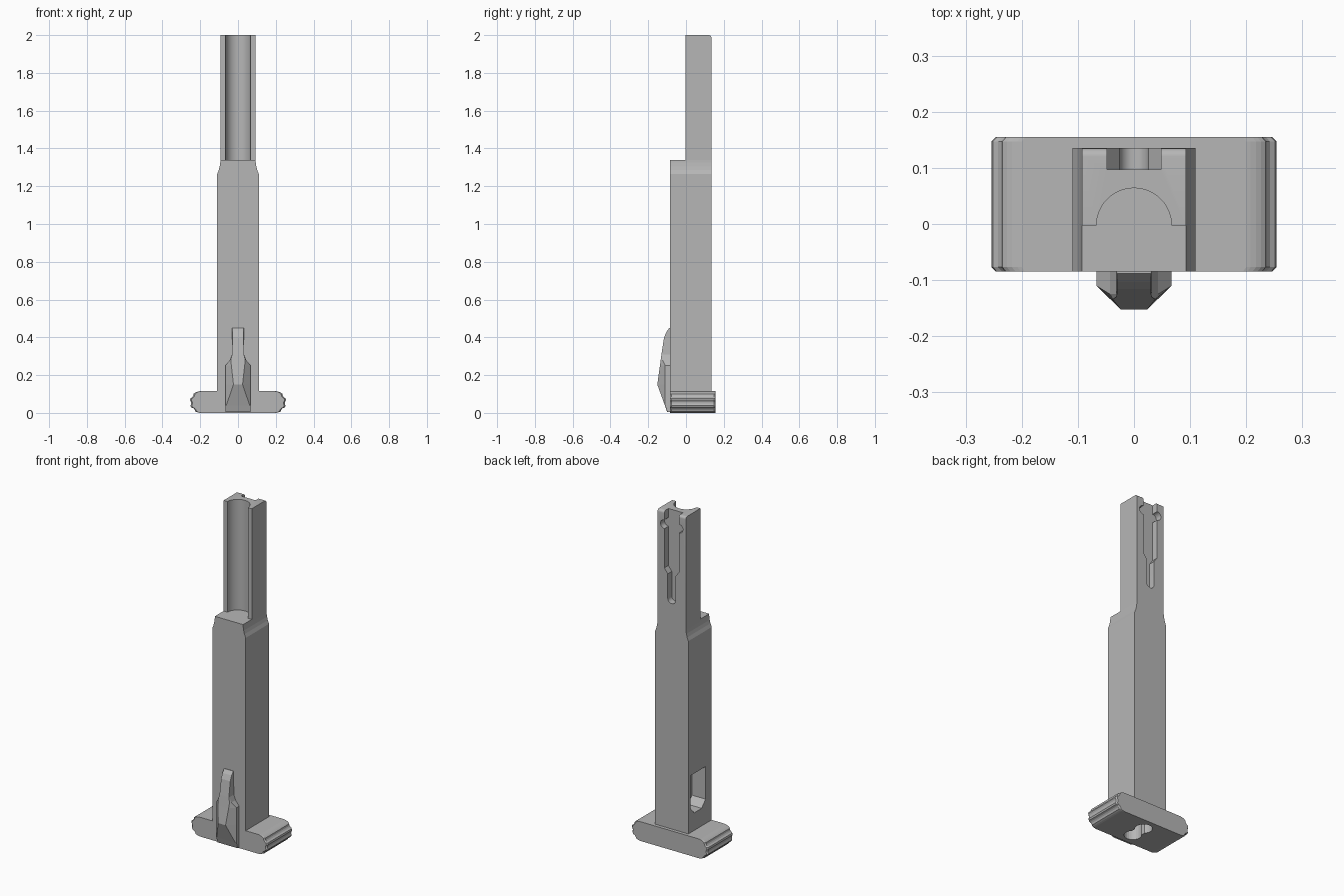
import bpy
import bmesh
import math

cube = bpy.data.objects.get("Cube")
if cube:
    bpy.data.objects.remove(cube, do_unlink=True)

grey = bpy.data.materials.new("plain_grey")
grey.use_nodes = True
colour = (0.47, 0.47, 0.47, 1)
grey.diffuse_color = colour
grey.node_tree.nodes["Principled BSDF"].inputs["Base Color"].default_value = colour


def loft(name, rings):
    """Solid skinned through matching rings of points."""
    bm = bmesh.new()
    rows = [[bm.verts.new(p) for p in ring] for ring in rings]
    n = len(rows[0])
    for a, b in zip(rows, rows[1:]):
        for i in range(n):
            j = (i + 1) % n
            bm.faces.new((a[i], a[j], b[j], b[i]))
    bm.faces.new(rows[0])
    bm.faces.new(rows[-1])
    bmesh.ops.recalc_face_normals(bm, faces=bm.faces)
    mesh = bpy.data.meshes.new(name)
    bm.to_mesh(mesh)
    bm.free()
    mesh.materials.append(grey)
    obj = bpy.data.objects.new(name, mesh)
    bpy.context.collection.objects.link(obj)
    return obj


def along_x(name, pts, x0, x1):
    return loft(name, [[(x, y, z) for y, z in pts] for x in (x0, x1)])


def along_y(name, pts, y0, y1):
    return loft(name, [[(x, y, z) for x, z in pts] for y in (y0, y1)])


def along_z(name, pts, z0, z1):
    return loft(name, [[(x, y, z) for x, y in pts] for z in (z0, z1)])


def arc(cx, cy, r, start, end, steps):
    angles = [math.radians(start + (end - start) * i / steps) for i in range(steps + 1)]
    return [(cx + r * math.cos(a), cy + r * math.sin(a)) for a in angles]


def mirrored(half):
    """Close a right-hand outline with its mirror image."""
    return half + [(-x, z) for x, z in reversed(half)]


def cut(targets, cutter):
    for obj in targets:
        mod = obj.modifiers.new("cut", "BOOLEAN")
        mod.operation = "DIFFERENCE"
        mod.solver = "EXACT"
        mod.object = cutter
        bpy.context.view_layer.objects.active = obj
        bpy.ops.object.modifier_apply(modifier=mod.name)
    bpy.data.objects.remove(cutter, do_unlink=True)


FRONT, BACK = -0.085, 0.135
SHELF = 1.34

# Base bar with ribbed round ends and chamfered end corners
H = 0.115
ribs = [(0.2, 0)]
for i in range(17):
    a = math.radians(-80 + 10 * i)
    r = 0.057 if i % 4 in (1, 2) or abs(i - 8) > 6 else 0.051
    ribs.append((0.198 + r * math.cos(a), H / 2 + r * math.sin(a)))
ribs.append((0.2, H))
outline = mirrored(ribs)
base = loft("base_bar", [[(x * s, y, z) for x, z in outline] for y, s in
                         ((FRONT, 0.97), (-0.077, 1), (0.147, 1), (0.155, 0.97))])

# Square shaft with concave shoulders
shaft = along_y("shaft", mirrored([(0.11, H), (0.11, 1.265), (0.102, 1.285),
                                   (0.097, 1.305), (0.094, 1.325), (0.093, SHELF)]),
                FRONT, BACK)

# Upper neck with rounded rear top edge
neck = along_x("neck", [(-0.003, SHELF), (BACK, SHELF)]
               + arc(BACK - 0.015, 1.985, 0.015, 0, 90, 5) + [(-0.003, 2)],
               -0.093, 0.093)

# Half-round front groove
cut([neck], along_z("groove_cutter", arc(0, -0.003, 0.067, 0, 360, 48)[:-1], 1.3, 2.1))

# Stepped rear slot with round side notches near the top
slot = arc(0, 1.485, 0.026, -90, 0, 6) + [(0.026, 1.63), (0.048, 1.66)]
slot += arc(0.048, 1.92, 0.026, -90, 90, 10) + [(0.048, 2.1)]
cut([neck], along_y("slot_cutter", mirrored(slot[1:]), 0.097, 0.2))

# Side pocket with chamfered lower corners
pocket = [(-0.028, 0.455), (0.115, 0.455), (0.115, 0.26), (0.08, 0.22),
          (0.01, 0.22), (-0.028, 0.26)]
cut([shaft], along_x("pocket_cutter", pocket, -0.2, -0.02))

# Two-lobed socket in the underside
lobes = [(x, y) for x, y in arc(0, 0.08, 0.047, -45, 225, 18)]
lobes += [(-x, 0.07 - y) for x, y in lobes]
cut([base, shaft], along_z("socket_cutter", lobes, -0.1, 0.2))

# Front latch: wide faceted foot rising into a slim curved tongue
latch_levels = [  # height, side width, side depth, ridge width, ridge depth
    (0.005, 0.066, -0.098, 0.064, -0.1),
    (0.04, 0.067, -0.11, 0.062, -0.112),
    (0.15, 0.067, -0.11, 0.024, -0.152),
    (0.25, 0.067, -0.11, 0.035, -0.138),
    (0.28, 0.043, -0.125, 0.038, -0.134),
    (0.31, 0.032, -0.125, 0.031, -0.13),
    (0.40, 0.031, -0.112, 0.03, -0.116),
    (0.43, 0.031, -0.1, 0.03, -0.103),
    (0.45, 0.031, -0.086, 0.03, -0.088)]
loft("front_latch", [[(x, y, z) for x, y in
                      mirrored([(w, -0.08), (w, d), (rw, rd)])]
                     for z, w, d, rw, rd in latch_levels])

# Smooth the curved parts, keep edges crisp
bpy.ops.object.select_all(action="DESELECT")
neck.select_set(True)
bpy.context.view_layer.objects.active = neck
bpy.ops.object.shade_smooth_by_angle(angle=math.radians(25))
